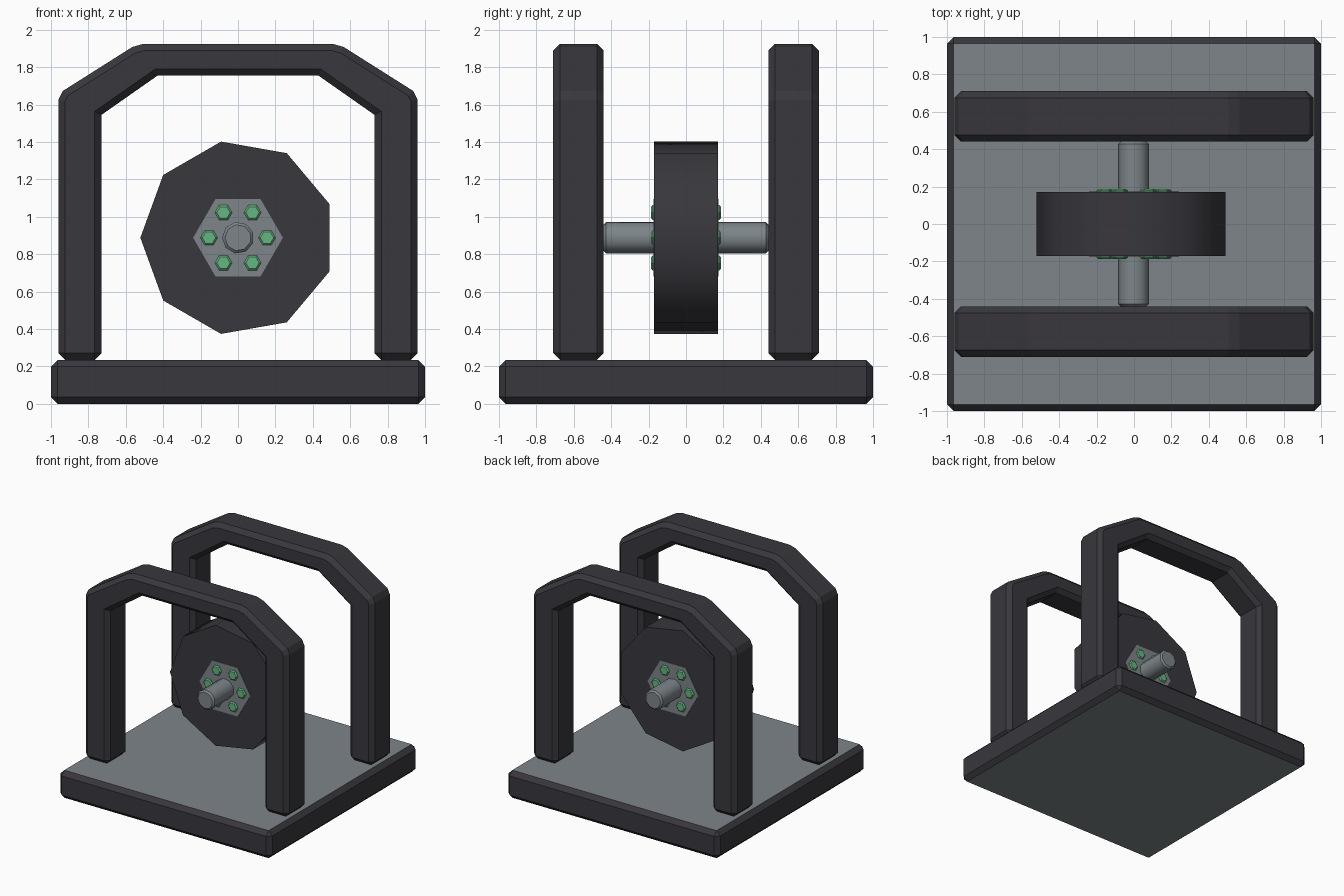
import bpy, bmesh, math
from mathutils import Vector

if "Cube" in bpy.data.objects:
    bpy.data.objects.remove(bpy.data.objects["Cube"])


def material(name, color):
    m = bpy.data.materials.new(name)
    m.diffuse_color = (*color, 1)
    m.use_nodes = True
    m.node_tree.nodes["Principled BSDF"].inputs["Base Color"].default_value = m.diffuse_color
    return m


DARK = material("charcoal", (0.040, 0.038, 0.046))
GREY = material("steel grey", (0.205, 0.235, 0.25))
GREEN = material("bolt green", (0.13, 0.46, 0.22))
AXLE_Z = 0.888


def prism(name, profile, y0, y1, mats, bevel=0.0, limit=60, smooth=None):
    """Extrude an (x, z) profile from y0 to y1, chamfering edges sharper than limit."""
    bm = bmesh.new()
    face = bm.faces.new([bm.verts.new((x, y0, z)) for x, z in profile])
    new = bmesh.ops.extrude_face_region(bm, geom=[face])["geom"]
    bmesh.ops.translate(bm, vec=Vector((0, y1 - y0, 0)),
                        verts=[v for v in new if isinstance(v, bmesh.types.BMVert)])
    bmesh.ops.recalc_face_normals(bm, faces=bm.faces[:])
    if bevel:
        edges = [e for e in bm.edges if e.calc_face_angle(0) > math.radians(limit)]
        bmesh.ops.bevel(bm, geom=edges, offset=bevel, segments=1,
                        affect='EDGES', profile=0.5)
    bm.normal_update()
    mesh = bpy.data.meshes.new(name)
    bm.to_mesh(mesh)
    bm.free()
    for m in mats:
        mesh.materials.append(m)
    obj = bpy.data.objects.new(name, mesh)
    bpy.context.collection.objects.link(obj)
    if smooth:
        bpy.ops.object.select_all(action='DESELECT')
        obj.select_set(True)
        bpy.context.view_layer.objects.active = obj
        bpy.ops.object.shade_smooth_by_angle(angle=math.radians(smooth))
    return obj


def ring(n, r, cx=0.0, cz=AXLE_Z):
    """Regular polygon with one corner pointing to -x."""
    return [(cx - r * math.cos(math.tau * i / n), cz + r * math.sin(math.tau * i / n))
            for i in range(n)]


# Base slab with grey top and bottom panels
base = prism("base", [(-1, 0), (1, 0), (1, 0.235), (-1, 0.235)], -1, 1, [DARK, GREY], 0.036)
for p in base.data.polygons:
    p.material_index = int(abs(p.normal.z) > 0.99)

# Two angular arches
half = [(0.73, 0.235), (0.96, 0.235), (0.96, 1.625), (0.938, 1.672),
        (0.565, 1.908), (0.505, 1.925)]
inner = [(0.43, 1.755), (0.73, 1.545)]


def mirrored(points):
    return [(-x, z) for x, z in reversed(points)]


arch = half + mirrored(half) + mirrored(inner) + inner
for name, y in (("front_arch", -0.575), ("back_arch", 0.575)):
    prism(name, arch, y - 0.135, y + 0.135, [DARK], 0.036)

# Nine-sided wheel, axle and hub
prism("wheel", ring(9, 0.522), -0.171, 0.171, [DARK], smooth=45)
prism("axle", ring(9, 0.085), -0.442, 0.442, [GREY], 0.014, smooth=42)
prism("hub", ring(6, 0.24), -0.175, 0.175, [GREY])

# Six hex bolts on each side of the hub
for side, s in (("front", -1), ("back", 1)):
    for i, (x, z) in enumerate(ring(6, 0.155)):
        prism(f"{side}_bolt_{i + 1}", ring(6, 0.046, x, z), s * 0.15, s * 0.187,
              [GREEN], 0.009, limit=80)
